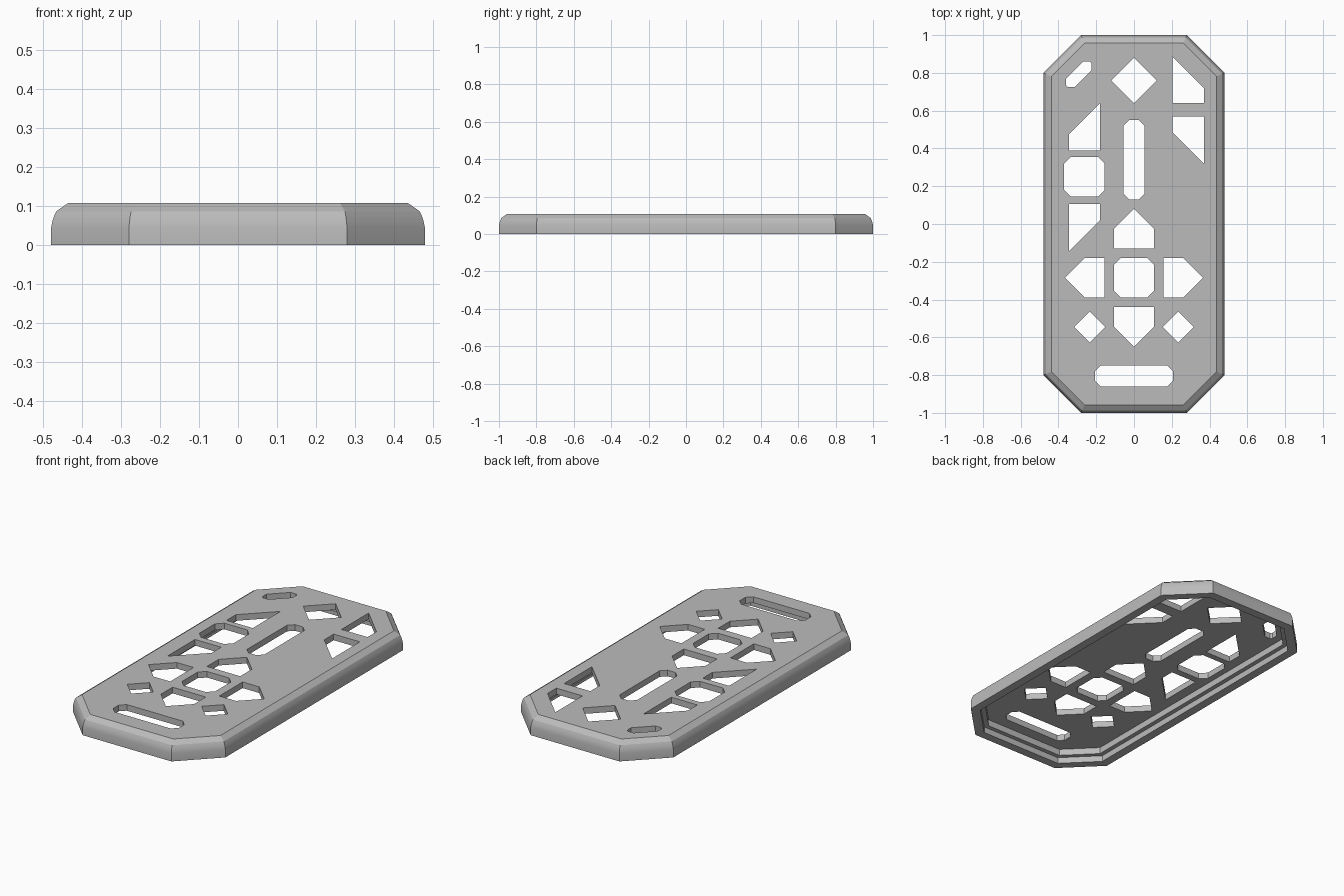
import bpy, bmesh, math

if "Cube" in bpy.data.objects:
    bpy.data.objects.remove(bpy.data.objects["Cube"])

grey = bpy.data.materials.new("light grey plastic")
grey.diffuse_color = (0.5, 0.5, 0.5, 1)
grey.use_nodes = True
grey.node_tree.nodes["Principled BSDF"].inputs["Base Color"].default_value = grey.diffuse_color


def outline(d):
    """Long octagon with 45 degree corners, inset by d."""
    x, y = 0.48 - d, 1.0 - d
    s = 1.28 - d * math.sqrt(2)
    q = [(x, s - x), (s - y, y)]
    return (q + [(-a, b) for a, b in q[::-1]]
            + [(-a, -b) for a, b in q] + [(a, -b) for a, b in q[::-1]])


def loft(name, sections):
    """Solid through a list of (points, z) sections, capped at both ends."""
    bm = bmesh.new()
    rings = [[bm.verts.new((x, y, z)) for x, y in pts] for pts, z in sections]
    for r0, r1 in zip(rings, rings[1:]):
        n = len(r0)
        for i in range(n):
            j = (i + 1) % n
            bm.faces.new((r0[i], r0[j], r1[j], r1[i]))
    bm.faces.new(rings[0][::-1])
    bm.faces.new(rings[-1])
    bmesh.ops.recalc_face_normals(bm, faces=bm.faces)
    me = bpy.data.meshes.new(name)
    bm.to_mesh(me)
    bm.free()
    me.materials.append(grey)
    ob = bpy.data.objects.new(name, me)
    bpy.context.collection.objects.link(ob)
    return ob


def cut_box(cx, cy, w, h, c):
    """Rectangle with corners cut by c."""
    a, b = w / 2, h / 2
    q = [(a, b - c), (a - c, b), (c - a, b), (-a, b - c)]
    return [(cx + x, cy + y) for x, y in q + [(-x, -y) for x, y in q]]


def diamond(cx, cy, r):
    return [(cx + r, cy), (cx, cy + r), (cx - r, cy), (cx, cy - r)]


def arrow(turns):
    """Arrow key opening around the centre key, turned in quarter steps."""
    pts = [(0.155, -0.105), (0.26, -0.105), (0.365, 0), (0.26, 0.105), (0.155, 0.105)]
    for _ in range(turns):
        pts = [(-y, x) for x, y in pts]
    return [(x, y - 0.285) for x, y in pts]


# Outer shell: straight wall, soft curve, top chamfer
shell = loft("remote_shell", [(outline(d), z) for d, z in (
    (0, 0), (0, 0.045), (0.003, 0.06), (0.007, 0.073), (0.013, 0.086), (0.043, 0.107))])

# Hollow underside with a stepped ledge
cavity = loft("cavity_cutter", [(outline(d), z) for d, z in (
    (0.05, -0.05), (0.05, 0.035), (0.075, 0.035), (0.075, 0.072))])

# Button openings
openings = [
    # power slot, set diagonally
    [(-.36, .77), (-.27, .86), (-.235, .86), (-.225, .85),
     (-.225, .815), (-.315, .725), (-.35, .725), (-.36, .735)],
    diamond(0, 0.76, 0.12),
    # right pair
    [(.205, .64), (.37, .64), (.37, .72), (.205, .885)],
    [(.205, .57), (.205, .485), (.37, .32), (.37, .57)],
    # left column
    [(-.345, .39), (-.18, .39), (-.18, .64), (-.345, .475)],
    cut_box(-0.2625, 0.25, 0.215, 0.21, 0.035),
    [(-.345, .105), (-.345, -.145), (-.18, .02), (-.18, .105)],
    # centre slot, centre key, bottom slot
    cut_box(0, 0.34, 0.11, 0.42, 0.03),
    cut_box(0, -0.285, 0.21, 0.21, 0.035),
    cut_box(0, -0.805, 0.414, 0.11, 0.03),
    diamond(-0.235, -0.545, 0.082),
    diamond(0.235, -0.545, 0.082),
] + [arrow(t) for t in range(4)]
cutters = [cavity] + [loft("opening_cutter", [(p, 0.05), (p, 0.2)]) for p in openings]

for c in cutters:
    m = shell.modifiers.new("cut", 'BOOLEAN')
    m.operation, m.solver, m.object = 'DIFFERENCE', 'EXACT', c

# Bake the cuts and discard the cutters
dg = bpy.context.evaluated_depsgraph_get()
shell.data = bpy.data.meshes.new_from_object(shell.evaluated_get(dg))
shell.modifiers.clear()
for c in cutters:
    bpy.data.objects.remove(c)

bpy.context.view_layer.objects.active = shell
shell.select_set(True)
bpy.ops.object.shade_smooth_by_angle(angle=math.radians(20))
